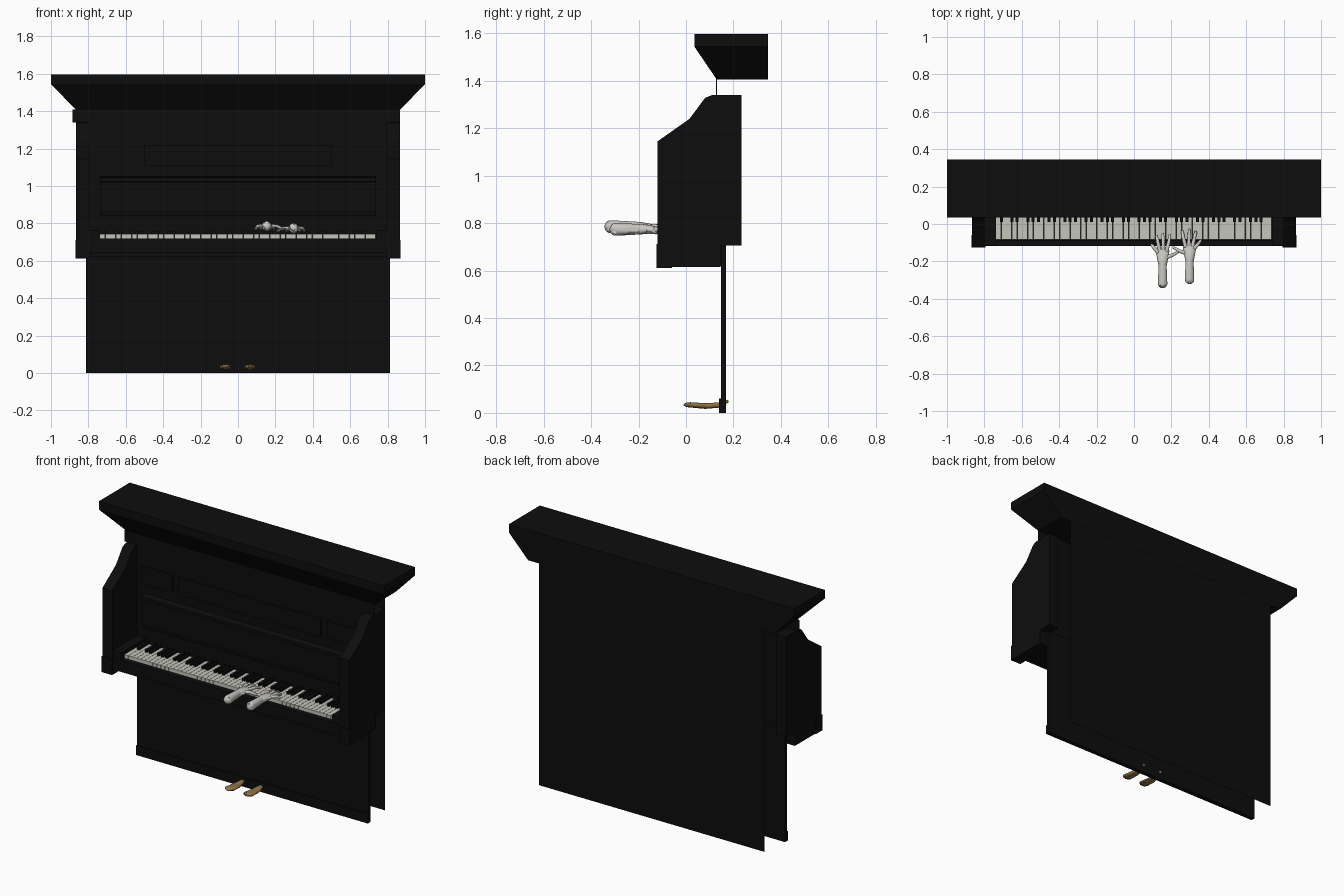
import bpy, bmesh
from mathutils import Matrix, Vector

if "Cube" in bpy.data.objects:
    bpy.data.objects.remove(bpy.data.objects["Cube"])


def material(name, rgb):
    m = bpy.data.materials.new(name)
    m.diffuse_color = (*rgb, 1)
    m.use_nodes = True
    m.node_tree.nodes["Principled BSDF"].inputs["Base Color"].default_value = m.diffuse_color
    return m


BLACK = material("black lacquer", (0.004, 0.004, 0.004))
IVORY = material("ivory", (0.56, 0.56, 0.50))
SKIN = material("pale glove", (0.60, 0.585, 0.55))
BRASS = material("brass", (0.30, 0.18, 0.065))


def finish(bm, name, mat, smooth=False):
    bmesh.ops.recalc_face_normals(bm, faces=bm.faces)
    me = bpy.data.meshes.new(name)
    bm.to_mesh(me)
    bm.free()
    me.materials.append(mat)
    ob = bpy.data.objects.new(name, me)
    bpy.context.collection.objects.link(ob)
    if smooth:
        for p in me.polygons:
            p.use_smooth = True
    return ob


def add_box(bm, x0, x1, y0, y1, z0, z1):
    size = Matrix.Diagonal((x1 - x0, y1 - y0, z1 - z0, 1))
    mid = Matrix.Translation(((x0 + x1) / 2, (y0 + y1) / 2, (z0 + z1) / 2))
    bmesh.ops.create_cube(bm, size=1, matrix=mid @ size)


def boxes(name, mat, *dims):
    bm = bmesh.new()
    for d in dims:
        add_box(bm, *d)
    return finish(bm, name, mat)


def loft(name, mat, rings):
    """Bridge rings of equal length and cap both ends."""
    bm = bmesh.new()
    loops = [[bm.verts.new(p) for p in r] for r in rings]
    n = len(loops[0])
    for a, b in zip(loops, loops[1:]):
        for i in range(n):
            bm.faces.new((a[i], a[(i + 1) % n], b[(i + 1) % n], b[i]))
    bm.faces.new(loops[0])
    bm.faces.new(loops[-1])
    return finish(bm, name, mat)


def hull(bm, blobs):
    """Convex skin around ellipsoids given as (x, y, z, rx, ry, rz)."""
    part = bmesh.new()
    for x, y, z, rx, ry, rz in blobs:
        m = Matrix.Translation((x, y, z)) @ Matrix.Diagonal((rx, ry, rz, 1))
        bmesh.ops.create_uvsphere(part, u_segments=14, v_segments=9, radius=1, matrix=m)
    res = bmesh.ops.convex_hull(part, input=part.verts)
    inner = [v for v in res["geom_interior"] if isinstance(v, bmesh.types.BMVert)]
    bmesh.ops.delete(part, geom=inner, context="VERTS")
    me = bpy.data.meshes.new("temp")
    part.to_mesh(me)
    part.free()
    bm.from_mesh(me)
    bpy.data.meshes.remove(me)


# Cornice: flat back, flared front and sides
loft("cornice", BLACK, [
    [(-w, f, z), (w, f, z), (w, 0.345, z), (-w, 0.345, z)]
    for w, f, z in ((0.865, 0.13, 1.405), (1.0, 0.035, 1.545), (1.0, 0.035, 1.597))])

# Back sheet
bm = bmesh.new()
bm.faces.new([bm.verts.new(p) for p in
              ((-0.79, 0.344, 0), (0.79, 0.344, 0), (0.79, 0.344, 1.41), (-0.79, 0.344, 1.41))])
finish(bm, "back_sheet", BLACK)

# Side cheeks with stepped foot
CHEEK = [(-0.12, 0.615), (0.145, 0.615), (0.145, 0.705), (0.235, 0.705), (0.235, 1.34),
         (0.11, 1.34), (0.08, 1.328), (0.015, 1.24), (-0.12, 1.145)]
for side, s in (("left", -1), ("right", 1)):
    loft(side + "_cheek", BLACK, [[(s * x, y, z) for y, z in CHEEK] for x in (0.797, 0.865)])
    x0, x1 = sorted((s * 0.795, s * 0.868))
    boxes(side + "_cheek_foot", BLACK, (x0, x1, -0.125, -0.06, 0.612, 0.712))
    x0, x1 = sorted((s * 0.738, s * 0.80))
    boxes(side + "_key_block", BLACK, (x0, x1, -0.115, 0.126, 0.70, 0.765))

# Upper front panel, with the thin strip under the cornice
boxes("upper_front", BLACK, (-0.80, 0.80, 0.126, 0.131, 0.70, 1.41),
      (-0.885, 0.865, 0.126, 0.131, 1.34, 1.41))
boxes("music_panel", BLACK, (-0.5, 0.5, 0.112, 0.126, 1.11, 1.22))
boxes("side_panels", BLACK, *[(c - 0.11, c + 0.11, 0.118, 0.126, 1.11, 1.22) for c in (-0.65, 0.65)])

# Folded fallboard with its lip
loft("fallboard", BLACK, [
    [(x, y, z) for y, z in ((0.126, 0.84), (0.105, 0.84), (0.098, 0.87), (0.098, 1.02),
                            (0.085, 1.025), (0.085, 1.045), (0.126, 1.05))]
    for x in (-0.737, 0.737)])

# Key bed and key slip
boxes("key_bed", BLACK, (-0.80, 0.80, -0.06, 0.148, 0.62, 0.718))
boxes("key_slip", BLACK, (-0.80, 0.80, -0.118, -0.085, 0.645, 0.72),
      (-0.80, 0.80, -0.09, -0.05, 0.645, 0.70))

# Lower panel and skirting
boxes("lower_panel", BLACK, (-0.812, 0.812, 0.147, 0.168, 0, 0.705))
boxes("skirting", BLACK, (-0.812, 0.812, 0.14, 0.147, 0, 0.06))

# Keyboard: 52 white keys, with sharps by the octave pattern
START, PITCH = -0.738, 1.475 / 52
boxes("white_keys", IVORY, *[
    (START + i * PITCH + 0.0008, START + (i + 1) * PITCH - 0.0008, -0.084, 0.115, 0.718, 0.742)
    for i in range(52)])
boxes("black_keys", BLACK, *[
    (START + (i + 1) * PITCH - 0.008, START + (i + 1) * PITCH + 0.008, 0.012, 0.115, 0.735, 0.757)
    for i in range(51) if i % 7 in (0, 2, 3, 5, 6)])

# Pedals
for side, x in (("left", -0.067), ("right", 0.063)):
    chain = [(x, 0.018, 0.034, 0.033, 0.028, 0.011), (x, 0.08, 0.029, 0.028, 0.02, 0.012),
             (x, 0.14, 0.033, 0.014, 0.01, 0.011), (x, 0.17, 0.048, 0.011, 0.01, 0.007)]
    bm = bmesh.new()
    for pair in zip(chain, chain[1:]):
        hull(bm, pair)
    finish(bm, side + "_pedal", BRASS, True)


# Hands: forearm, flat palm, spread fingers; s is the thumb side
def hand(name, ox, oy, oz, s):
    bm = bmesh.new()

    def chain(*pts):
        blobs = [(ox + s * p[0], oy + p[1], oz + p[2], *p[3:]) for p in pts]
        for pair in zip(blobs, blobs[1:]):
            hull(bm, pair)

    chain((0, -0.318, 0, 0.026, 0.026, 0.027), (0, -0.22, 0, 0.022, 0.025, 0.022),
          (0, -0.185, 0, 0.03, 0.02, 0.019), (0, -0.145, -0.004, 0.037, 0.02, 0.015))
    for base, knuckle, tip in (
            ((-0.026, -0.15), (-0.046, -0.128), (-0.058, -0.112)),
            ((-0.016, -0.14), (-0.026, -0.095), (-0.033, -0.065)),
            ((0.004, -0.135), (0.003, -0.09), (0.001, -0.054)),
            ((0.022, -0.14), (0.032, -0.10), (0.039, -0.062)),
            ((0.018, -0.18), (0.055, -0.165), (0.085, -0.148))):
        chain((*base, 0, 0.011, 0.011, 0.011), (*knuckle, 0, 0.0095, 0.0095, 0.0095),
              (*tip, -0.014, 0.007, 0.007, 0.007))
    finish(bm, name, SKIN, True)


hand("left_hand", 0.153, 0, 0.785, 1)
hand("right_hand", 0.297, 0.022, 0.774, -1)
